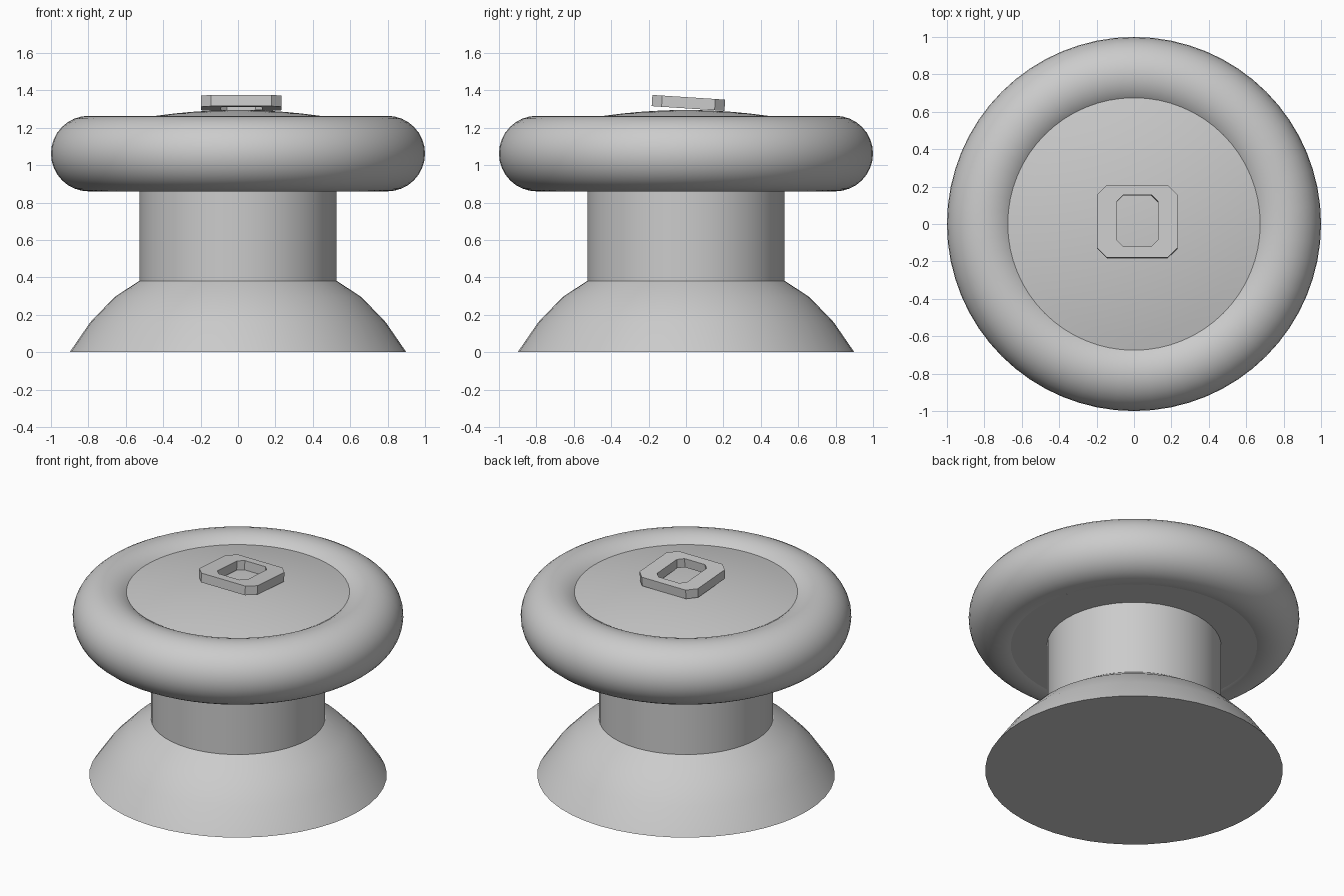
import bpy, bmesh, math
from mathutils import Matrix

cube = bpy.data.objects.get("Cube")
if cube:
    bpy.data.objects.remove(cube, do_unlink=True)

# Single plain grey finish
COLOUR = (0.6, 0.6, 0.6, 1)
grey = bpy.data.materials.new("plain grey")
grey.use_nodes = True
grey.diffuse_color = COLOUR
grey.node_tree.nodes["Principled BSDF"].inputs["Base Color"].default_value = COLOUR


def finish(name, bm, smooth_angle=None):
    """Turn a bmesh into a named, coloured object."""
    bmesh.ops.recalc_face_normals(bm, faces=bm.faces)
    mesh = bpy.data.meshes.new(name)
    bm.to_mesh(mesh)
    bm.free()
    mesh.materials.append(grey)
    obj = bpy.data.objects.new(name, mesh)
    bpy.context.collection.objects.link(obj)
    if smooth_angle:
        bpy.ops.object.select_all(action="DESELECT")
        obj.select_set(True)
        bpy.context.view_layer.objects.active = obj
        bpy.ops.object.shade_smooth_by_angle(angle=math.radians(smooth_angle))
    return obj


def lathe(name, profile, segments=48, smooth_angle=30, closed=False):
    """Revolve a (radius, height) profile around the vertical axis."""
    bm = bmesh.new()
    verts = [bm.verts.new((r, 0, z)) for r, z in profile]
    edges = [bm.edges.new(pair) for pair in zip(verts, verts[1:])]
    if closed:
        edges.append(bm.edges.new((verts[-1], verts[0])))
    bmesh.ops.spin(bm, geom=verts + edges, axis=(0, 0, 1), cent=(0, 0, 0),
                   angle=math.tau, steps=segments)
    bmesh.ops.remove_doubles(bm, verts=bm.verts, dist=0.0005)
    return finish(name, bm, smooth_angle)


# Flared foot and straight neck
lathe("flared_base", [(0, 0), (0.9, 0), (0.79, 0.16), (0.66, 0.295),
                      (0.53, 0.38), (0, 0.38)])
lathe("neck", [(0, 0.01), (0.527, 0.01), (0.527, 0.88), (0, 0.88)])

# Rounded rim
TUBE = 32
lathe("rim", [(0.798 + 0.202 * math.cos(math.tau * i / TUBE),
               1.062 + 0.202 * math.sin(math.tau * i / TUBE))
              for i in range(TUBE)], 64, 60, closed=True)

# Gently domed cap, flat underneath
dome = [(0.68 * (1 - i / 8), 1.295 - 0.075 * (1 - i / 8) ** 2) for i in range(9)]
lathe("domed_cap", [(0, 0.868), (0.745, 0.868)] + dome, 64)


def octagon(bm, width, depth, chamfer, y, z):
    """Rectangle outline with cut corners."""
    a, b = width / 2, depth / 2
    quarter = [(a, b - chamfer), (a - chamfer, b)]
    points = (quarter + [(-px, py) for px, py in reversed(quarter)])
    points += [(-px, -py) for px, py in points]
    return [bm.verts.new((px, py + y, z)) for px, py in points]


# Tilted, chamfered square ring on the cap
bm = bmesh.new()
HALF = 0.03
loops = [octagon(bm, 0.43, 0.39, 0.053, 0, -HALF),
         octagon(bm, 0.43, 0.39, 0.053, 0, HALF),
         octagon(bm, 0.22, 0.275, 0.034, 0.003, HALF),
         octagon(bm, 0.22, 0.275, 0.034, 0.003, -HALF)]
for k in range(4):
    low, high = loops[k], loops[(k + 1) % 4]
    for i in range(8):
        j = (i + 1) % 8
        bm.faces.new((low[i], low[j], high[j], high[i]))
ring = finish("square_ring", bm)
ring.matrix_world = (Matrix.Translation((0.018, 0.013, 1.333))
                     @ Matrix.Rotation(math.radians(-3.7), 4, "X"))
